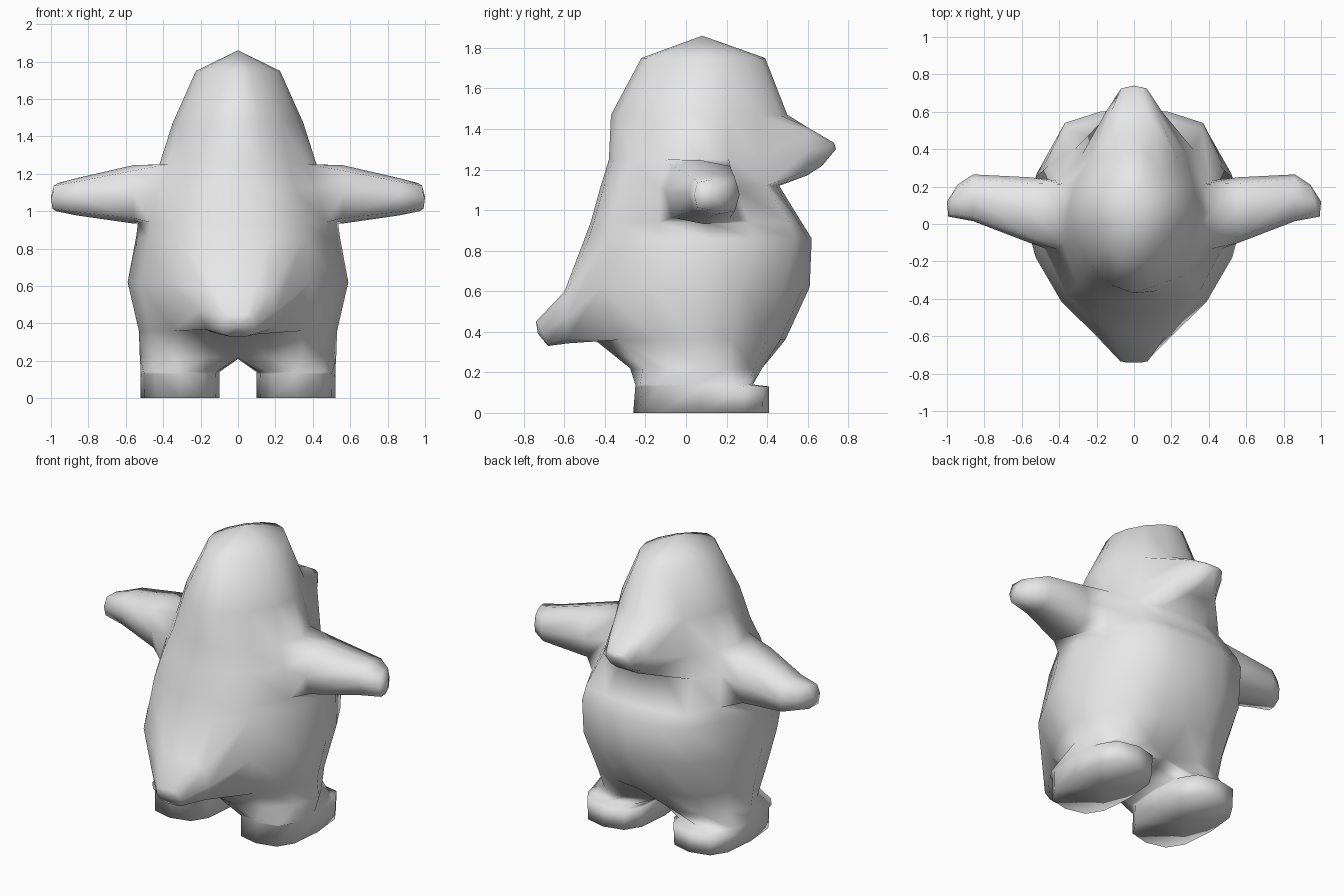
import bpy
import bmesh
import math
from mathutils import Vector

old = bpy.data.objects.get("Cube")
if old:
    bpy.data.objects.remove(old, do_unlink=True)

N = 16
# Half cross-section of the belly, front centre round to back centre
BOXY = [(0, 1), (.34, .97), (.68, .88), (.86, .5), (1, .12),
        (.88, -.35), (.65, -.8), (.3, -.97), (0, -1)]

# Body rings: height, half width, front y, back y, boxiness
RINGS = [
    (.22, .525, .39, -.29, .8), (.36, .53, .49, -.45, .65),
    (.62, .59, .61, -.57, .6), (.86, .545, .62, -.50, .9),
    (.94, .535, .57, -.47, 1), (1.12, .47, .46, -.42, .9),
    (1.25, .42, .45, -.38, .6), (1.47, .35, .50, -.37, 0),
    (1.75, .225, .39, -.22, 0),
]

bm = bmesh.new()


def signed_power(value, p):
    return math.copysign(abs(value) ** p, value)


def section_point(ring, col):
    z, w, yf, yb, box = ring
    k = min(col, N - col)
    side = 1 if col <= N // 2 else -1
    t = math.tau * k / N
    u = box * BOXY[k][0] + (1 - box) * signed_power(math.sin(t), 1.2)
    v = box * BOXY[k][1] + (1 - box) * signed_power(math.cos(t), 1.2)
    return (side * u * w, (yf + yb) / 2 + v * (yf - yb) / 2, z)


def join(loop_a, loop_b):
    n = len(loop_a)
    for i in range(n):
        j = (i + 1) % n
        bm.faces.new((loop_a[i], loop_a[j], loop_b[j], loop_b[i]))


def close(loop, point):
    tip = bm.verts.new(point)
    for i in range(len(loop)):
        bm.faces.new((loop[i], loop[(i + 1) % len(loop)], tip))


# Torso and head
grid = [[bm.verts.new(section_point(r, c)) for c in range(N)] for r in RINGS]
quads = {}
for r in range(len(grid) - 1):
    for c in range(N):
        d = (c + 1) % N
        quads[r, c] = bm.faces.new((grid[r][c], grid[r][d],
                                    grid[r + 1][d], grid[r + 1][c]))
close(grid[-1], (0, .08, 1.86))

# Recess between the legs, front and back
grid[0][0].co.y = .28
grid[0][N // 2].co.y = -.23


def branch(row, cols, rings, tip):
    """Open a patch two rows tall and grow rounded rings out of its border."""
    n = len(cols) - 1
    doomed = []
    for r in (row, row + 1):
        for a, b in zip(cols, cols[1:]):
            c = a % N if (b - a) % N == 1 else b % N
            doomed.append(quads[r, c])
    border = [(i, 0) for i in range(n + 1)] + [(n, 1)]
    border += [(i, 2) for i in range(n, -1, -1)] + [(0, 1)]
    loop = [grid[row + j][cols[i] % N] for i, j in border]
    bmesh.ops.delete(bm, geom=doomed, context='FACES')
    for centre, u, v in rings:
        new = []
        for i, j in border:
            d = Vector((2 * i / n - 1, j - 1))
            d /= max(1, d.length * .87)
            new.append(bm.verts.new(Vector(centre) + Vector(u) * d.x + Vector(v) * d.y))
        join(loop, new)
        loop = new
    close(loop, tip)


# Flippers
for s in (1, -1):
    branch(4, [s * 3, s * 4, s * 5], [
        ((s * .56, .075, 1.09), (0, -.175, 0), (0, 0, .156)),
        ((s * .86, .14, 1.077), (0, -.125, 0), (0, 0, .1)),
        ((s * .968, .125, 1.075), (s * .025, -.085, 0), (s * -.005, 0, .075)),
    ], (s * 1.0, .12, 1.075))

# Beak
branch(5, [-2, -1, 0, 1, 2], [
    ((0, .60, 1.29), (.15, 0, 0), (0, 0, .118)),
    ((0, .70, 1.275), (.085, 0, 0), (0, .03, .057)),
], (0, .74, 1.30))

# Tail
branch(1, [6, 7, 8, 9, 10], [
    ((0, -.59, .47), (-.21, 0, 0), (0, -.01, .127)),
    ((0, -.71, .39), (-.09, 0, 0), (0, -.03, .06)),
], (0, -.73, .39))

# Legs and feet, split along a shared crotch line
mids = [bm.verts.new((0, y, .21)) for y in (-.12, .03, .17)]

for s in (1, -1):
    loop = [grid[0][(s * k) % N] for k in range(9)] + mids
    # Height, front y, back y, roundness
    for z, yf, yb, p in ((.14, .33, -.25, .55), (.13, .41, -.25, .65), (0, .41, -.26, .7)):
        new = []
        for k in range(12):
            t = math.radians(30 * k - 30)
            x = .31 + .21 * signed_power(math.sin(t), p)
            y = (yf + yb) / 2 + (yf - yb) / 2 * signed_power(math.cos(t), p)
            new.append(bm.verts.new((s * x, y, z)))
        join(loop, new)
        loop = new
    close(loop, (s * .31, .075, 0))

bmesh.ops.recalc_face_normals(bm, faces=bm.faces[:])
for f in bm.faces:
    f.smooth = True

mesh = bpy.data.meshes.new("bird_body")
bm.to_mesh(mesh)
bm.free()
body = bpy.data.objects.new("bird_body", mesh)
bpy.context.collection.objects.link(body)

# Plain grey surface
grey = bpy.data.materials.new("light_grey")
grey.use_nodes = True
colour = (.8, .8, .8, 1)
grey.diffuse_color = colour
grey.node_tree.nodes["Principled BSDF"].inputs["Base Color"].default_value = colour
mesh.materials.append(grey)
